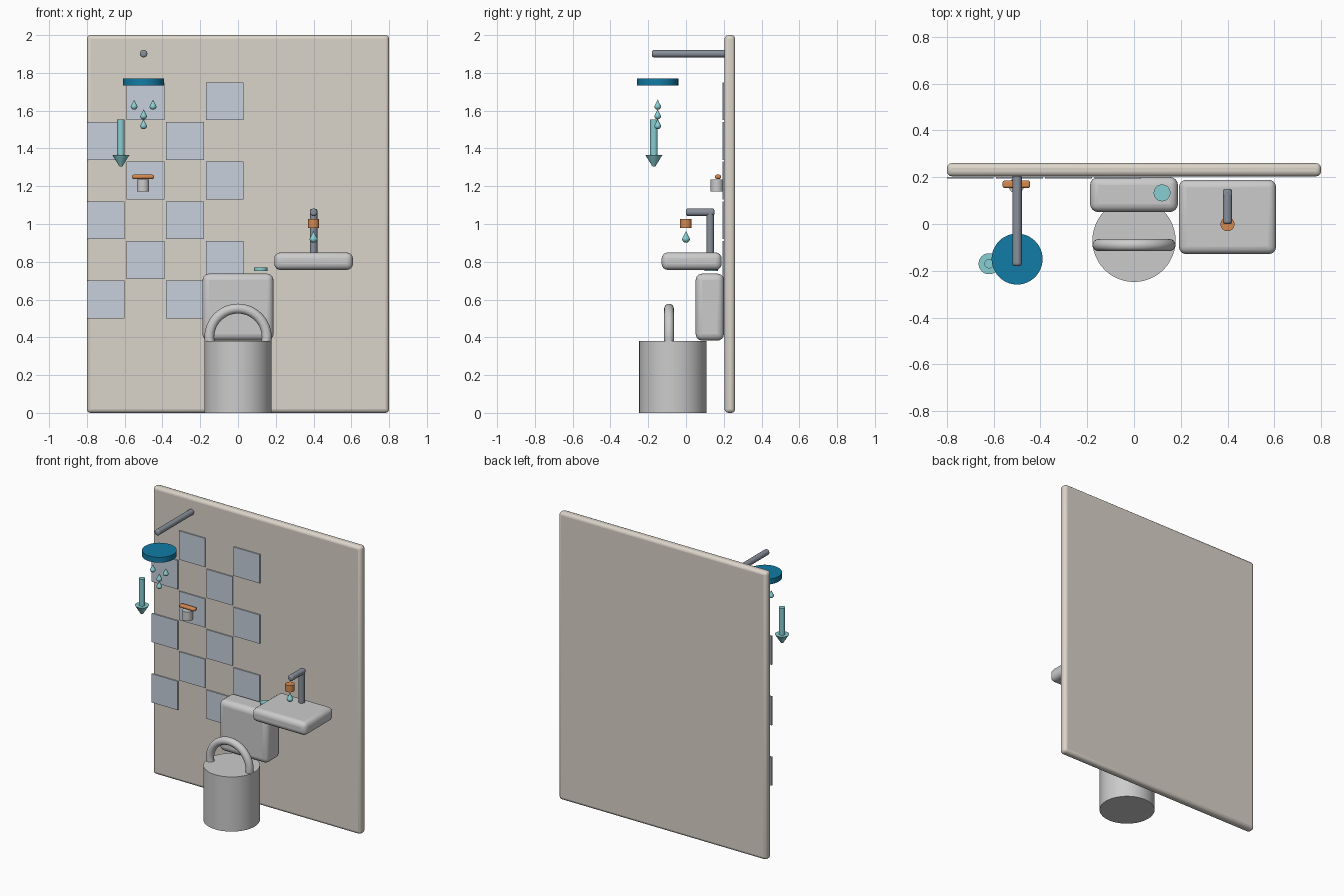
import bpy, bmesh, math
from mathutils import Matrix

if "Cube" in bpy.data.objects:
    bpy.data.objects.remove(bpy.data.objects["Cube"])


def material(name, rgb):
    m = bpy.data.materials.new(name)
    m.diffuse_color = (*rgb, 1)
    m.use_nodes = True
    m.node_tree.nodes["Principled BSDF"].inputs["Base Color"].default_value = m.diffuse_color
    return m


WALL = material("plaster", (0.71, 0.66, 0.59))
TILE = material("tile_blue", (0.57, 0.63, 0.72))
METAL = material("metal", (0.25, 0.28, 0.33))
BLUE = material("deep_blue", (0.006, 0.20, 0.38))
AQUA = material("aqua", (0.25, 0.62, 0.65))
COPPER = material("copper", (0.67, 0.25, 0.08))


def finish(name, bm, loc, mat=None, bevel=0, segments=3):
    bmesh.ops.recalc_face_normals(bm, faces=bm.faces)
    me = bpy.data.meshes.new(name)
    bm.to_mesh(me)
    bm.free()
    ob = bpy.data.objects.new(name, me)
    bpy.context.collection.objects.link(ob)
    ob.location = loc
    if mat:
        me.materials.append(mat)
    if bevel:
        mod = ob.modifiers.new("bevel", "BEVEL")
        mod.width, mod.segments = bevel, segments
        mod.limit_method, mod.angle_limit = "ANGLE", math.radians(40)
    bpy.context.view_layer.objects.active = ob
    ob.select_set(True)
    bpy.ops.object.shade_smooth_by_angle(angle=math.radians(35))
    ob.select_set(False)
    return ob


def box(name, loc, size, mat=None, bevel=0, segments=3):
    bm = bmesh.new()
    bmesh.ops.create_cube(bm, size=1)
    bmesh.ops.scale(bm, vec=size, verts=bm.verts)
    return finish(name, bm, loc, mat, bevel, segments)


def rod(name, loc, r, length, mat=None, axis="Z", bevel=0, sides=32, r_top=None):
    bm = bmesh.new()
    bmesh.ops.create_cone(bm, cap_ends=True, segments=sides, radius1=r,
                          radius2=r if r_top is None else r_top, depth=length)
    if axis != "Z":
        turn = Matrix.Rotation(math.pi / 2, 3, "X" if axis == "Y" else "Y")
        bmesh.ops.rotate(bm, cent=(0, 0, 0), matrix=turn, verts=bm.verts)
    return finish(name, bm, loc, mat, bevel)


def drop(name, loc, r, mat=AQUA):
    # sphere whose upper half is drawn out into a point
    bm = bmesh.new()
    bmesh.ops.create_uvsphere(bm, u_segments=20, v_segments=14, radius=r)
    for v in bm.verts:
        t = v.co.z / r
        if t > 0:
            slim = (1 - t) ** 0.5 if t < 1 else 0
            v.co.x *= slim
            v.co.y *= slim
            v.co.z *= 1 + t
    return finish(name, bm, loc, mat)


def torus(name, loc, major, minor, n=48, k=16):
    # ring standing in the xz plane
    bm = bmesh.new()
    rings = []
    for i in range(n):
        a = 2 * math.pi * i / n
        ring = []
        for j in range(k):
            b = 2 * math.pi * j / k
            rad = major + minor * math.cos(b)
            ring.append(bm.verts.new((rad * math.cos(a), minor * math.sin(b), rad * math.sin(a))))
        rings.append(ring)
    for i in range(n):
        p, q = rings[i], rings[(i + 1) % n]
        for j in range(k):
            bm.faces.new((p[j], p[(j + 1) % k], q[(j + 1) % k], q[j]))
    return finish(name, bm, loc)


# back wall with checkered tiles
box("wall", (0, 0.232, 1), (1.6, 0.056, 2), WALL, 0.02)
for row in range(6):
    for col in range(4):
        if (row + col) % 2 == 0:
            box(f"tile_{row}_{col}", (-0.7 + 0.21 * col, 0.198, 0.6 + 0.21 * row),
                (0.2, 0.008, 0.2), TILE)

# toilet
rod("toilet_bowl", (0, -0.07, 0.19), 0.178, 0.38, sides=48)
torus("toilet_seat", (0, -0.09, 0.40), 0.152, 0.026)
box("toilet_tank", (0, 0.126, 0.56), (0.376, 0.15, 0.355), None, 0.035, 4)
rod("flush_button", (0.12, 0.133, 0.761), 0.036, 0.02, AQUA)

# sink and faucet
box("sink_basin", (0.4, 0.03, 0.803), (0.416, 0.318, 0.092), None, 0.032, 4)
rod("faucet_post", (0.4, 0.128, 0.955), 0.02, 0.25, METAL, bevel=0.01, sides=24)
rod("faucet_spout", (0.4, 0.075, 1.062), 0.02, 0.15, METAL, "Y", 0.01, 24)
rod("faucet_nozzle", (0.4, -0.001, 1.003), 0.03, 0.046, COPPER, sides=24)
drop("faucet_drop", (0.4, 0, 0.922), 0.021)

# shower
rod("shower_arm", (-0.5, 0.015, 1.902), 0.02, 0.39, METAL, "Y", 0.01, 24)
rod("shower_head", (-0.5, -0.15, 1.753), 0.109, 0.037, BLUE, sides=48)
for i, (x, z) in enumerate([(-0.55, 1.623), (-0.45, 1.623), (-0.5, 1.572), (-0.5, 1.52)]):
    drop(f"shower_drop_{i}", (x, -0.15, z), 0.018)
rod("valve_body", (-0.503, 0.164, 1.203), 0.033, 0.064)
box("valve_handle", (-0.503, 0.17, 1.25), (0.118, 0.032, 0.022), COPPER, 0.009)

# water flow arrow
rod("arrow_shaft", (-0.62, -0.17, 1.457), 0.02, 0.19, AQUA, sides=24)
rod("arrow_tip", (-0.62, -0.17, 1.335), 0.008, 0.06, AQUA, sides=24, r_top=0.045)
